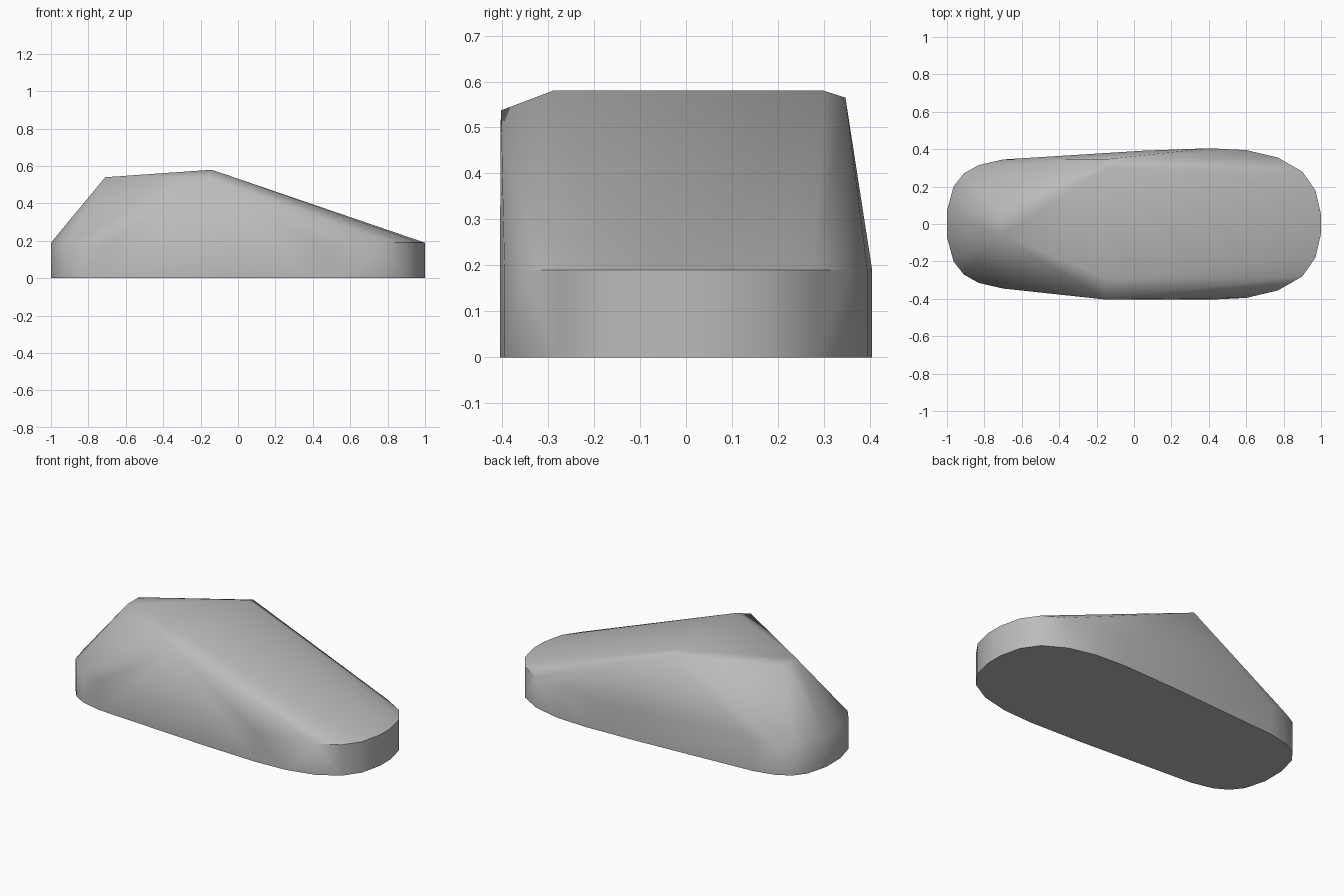
import bpy, bmesh, math

cube = bpy.data.objects.get("Cube")
if cube:
    bpy.data.objects.remove(cube)

grey = bpy.data.materials.new("plain grey")
grey.use_nodes = True
colour = (0.5, 0.5, 0.5, 1)
grey.diffuse_color = colour
grey.node_tree.nodes["Principled BSDF"].inputs["Base Color"].default_value = colour

# Half of the rounded base outline, mirrored across y
HALF = [(-1, 0.07), (-0.965, 0.2), (-0.91, 0.27), (-0.83, 0.315), (-0.7, 0.345),
        (0.05, 0.392), (0.4, 0.405), (0.6, 0.395), (0.77, 0.355), (0.9, 0.28),
        (0.97, 0.18), (1, 0.05)]
RIM = 0.19

# Peak ridge and nose ridge
TOP = [(-0.71, -0.06, 0.54), (-0.71, 0.05, 0.54),
       (-0.14, -0.29, 0.58), (-0.14, 0.3, 0.58),
       (-0.16, -0.403, 0.537), (-0.14, 0.347, 0.565)]

# Body: skin stretched over the base rim and the ridges
bm = bmesh.new()
for x, y in HALF:
    for side in (-1, 1):
        for z in (0, RIM):
            bm.verts.new((x, side * y, z))
for point in TOP:
    bm.verts.new(point)
hull = bmesh.ops.convex_hull(bm, input=bm.verts)
loose = [v for v in bm.verts if not v.link_faces]
bmesh.ops.delete(bm, geom=loose, context="VERTS")
bmesh.ops.dissolve_limit(bm, angle_limit=math.radians(0.5),
                         verts=bm.verts, edges=bm.edges)
bmesh.ops.recalc_face_normals(bm, faces=bm.faces)

mesh = bpy.data.meshes.new("wedge_body")
bm.to_mesh(mesh)
bm.free()
mesh.materials.append(grey)
body = bpy.data.objects.new("wedge_body", mesh)
bpy.context.collection.objects.link(body)

bpy.ops.object.select_all(action="DESELECT")
body.select_set(True)
bpy.context.view_layer.objects.active = body
bpy.ops.object.shade_smooth_by_angle(angle=math.radians(40))
